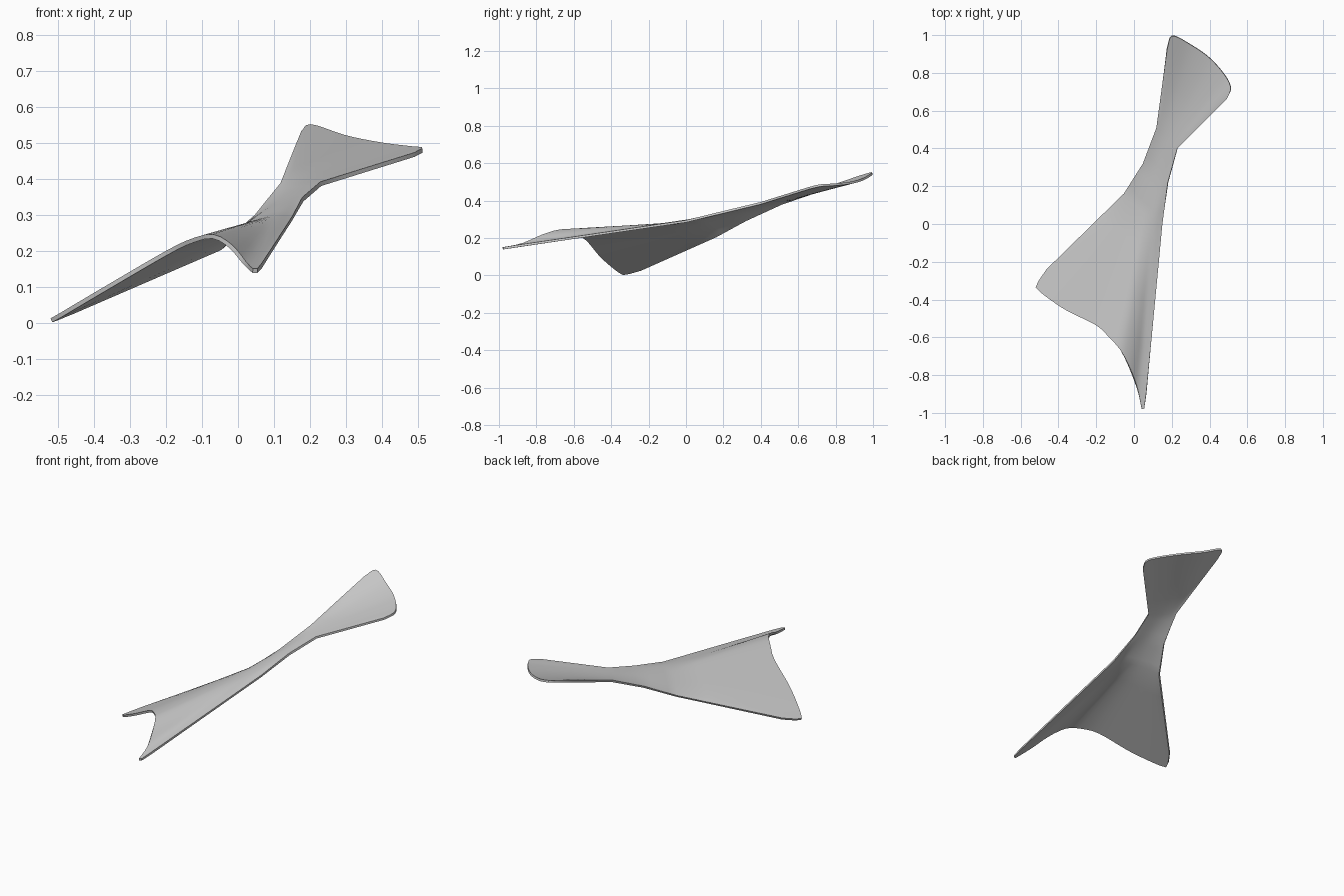
import bpy, bmesh
from mathutils import Vector

if "Cube" in bpy.data.objects:
    bpy.data.objects.remove(bpy.data.objects["Cube"])

STATIONS = 32   # points across the sheet
STEPS = 4       # rows between neighbouring sections

# Cross-sections from the wide front rim, through the waist, to the back rim
SECTIONS = [
    [(-.46, -.24, .03), (-.515, -.325, .008), (-.495, -.36, .02), (-.36, -.455, .10),
     (-.2, -.535, .193), (-.13, -.6, .227), (-.07, -.67, .24), (-.02, -.77, .212),
     (.02, -.88, .165), (.047, -.995, .142), (.065, -.9, .157)],
    [(-.05, .16, .207), (-.01, .12, .245), (.04, .07, .275), (.10, .02, .293), (.15, 0, .289)],
    [(.05, .32, .295), (.115, .265, .33), (.18, .22, .343)],
    [(.12, .51, .383), (.175, .455, .385), (.23, .40, .386)],
    [(.175, .93, .528), (.203, .997, .546), (.3, .95, .515), (.4, .88, .495),
     (.48, .79, .485), (.513, .72, .481), (.49, .66, .467)],
]


def smooth_path(points, sub=12):
    """Catmull-Rom curve through the points."""
    p = [Vector(q) for q in points]
    p = [2 * p[0] - p[1]] + p + [2 * p[-1] - p[-2]]
    out = []
    for a, b, c, d in zip(p, p[1:], p[2:], p[3:]):
        for i in range(sub):
            t = i / sub
            out.append(.5 * (2 * b + (c - a) * t + (2 * a - 5 * b + 4 * c - d) * t * t
                             + (3 * b - a - 3 * c + d) * t ** 3))
    return out + [p[-2]]


def resample(points, count):
    """Evenly spaced points along a polyline."""
    dist = [0.0]
    for a, b in zip(points, points[1:]):
        dist.append(dist[-1] + (b - a).length)
    out, k = [], 0
    for i in range(count):
        d = dist[-1] * i / (count - 1)
        while k < len(points) - 2 and dist[k + 1] < d:
            k += 1
        out.append(points[k].lerp(points[k + 1], (d - dist[k]) / (dist[k + 1] - dist[k])))
    return out


# Straight rulings between neighbouring sections
curves = [resample(smooth_path(s), STATIONS) for s in SECTIONS]
rows = []
for a, b in zip(curves, curves[1:]):
    rows += [[p.lerp(q, i / STEPS) for p, q in zip(a, b)] for i in range(STEPS)]
rows.append(curves[-1])

bm = bmesh.new()
grid = [[bm.verts.new(p) for p in row] for row in rows]
for lo, hi in zip(grid, grid[1:]):
    for i in range(STATIONS - 1):
        bm.faces.new((lo[i], lo[i + 1], hi[i + 1], hi[i]))
bm.normal_update()
if sum(f.normal.z for f in bm.faces) < 0:
    bmesh.ops.reverse_faces(bm, faces=bm.faces[:])

mesh = bpy.data.meshes.new("twisted_sheet")
bm.to_mesh(mesh)
bm.free()
sheet = bpy.data.objects.new("twisted_sheet", mesh)
bpy.context.collection.objects.link(sheet)

grey = bpy.data.materials.new("light_grey")
grey.diffuse_color = (.6, .6, .6, 1)
grey.use_nodes = True
grey.node_tree.nodes["Principled BSDF"].inputs["Base Color"].default_value = grey.diffuse_color
mesh.materials.append(grey)

# Thin shell
solid = sheet.modifiers.new("thickness", 'SOLIDIFY')
solid.thickness = .012
solid.offset = 0

bpy.context.view_layer.objects.active = sheet
sheet.select_set(True)
bpy.ops.object.modifier_apply(modifier="thickness")
bpy.ops.object.shade_smooth_by_angle(angle=.6)
